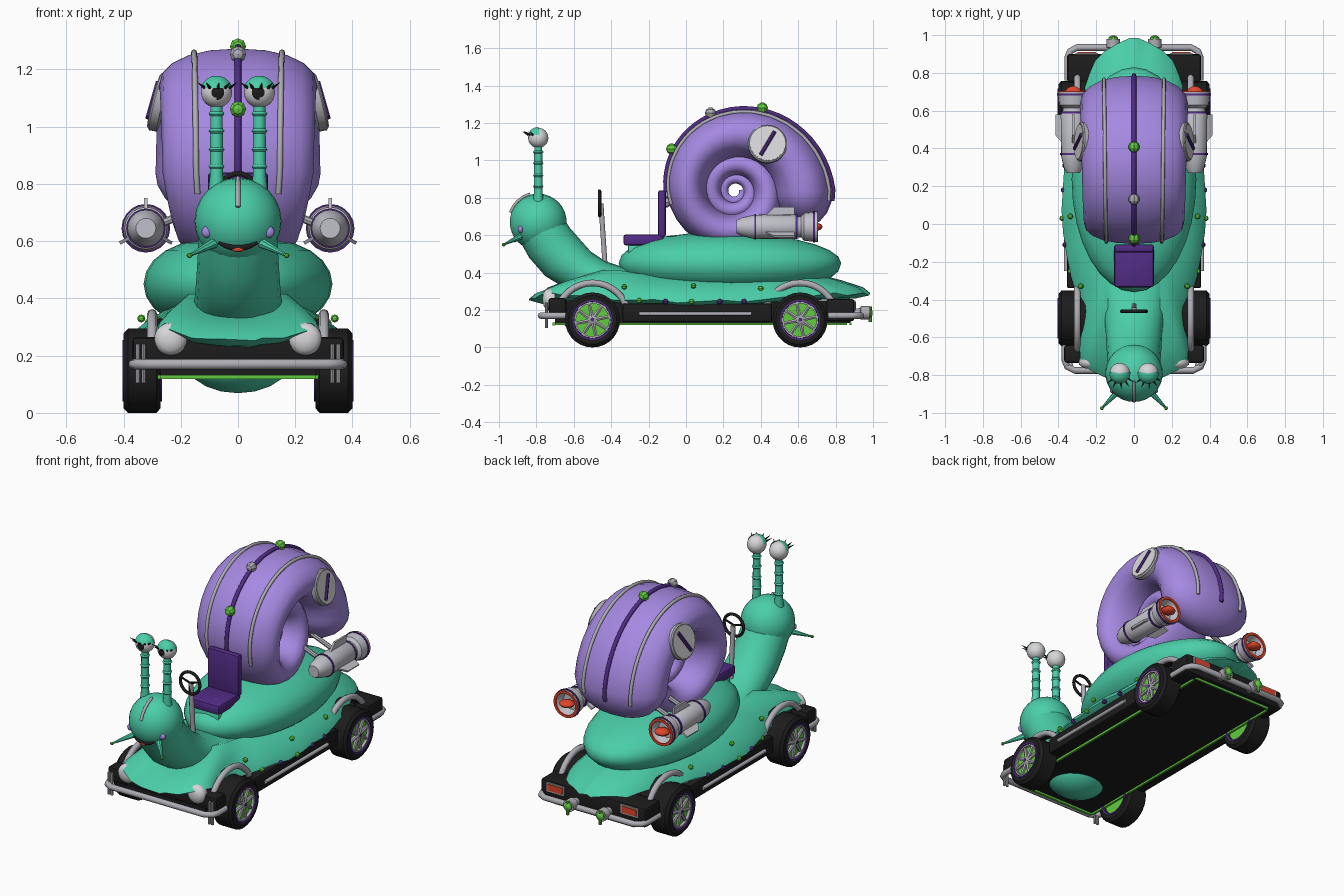
import bpy, bmesh, math
from mathutils import Vector, Matrix

if "Cube" in bpy.data.objects:
    bpy.data.objects.remove(bpy.data.objects["Cube"])

def mat(name, r, g, b):
    m = bpy.data.materials.new(name)
    m.diffuse_color = (r, g, b, 1)
    m.use_nodes = True
    m.node_tree.nodes["Principled BSDF"].inputs["Base Color"].default_value = m.diffuse_color
    return m

TEAL = mat("teal skin", .07, .62, .40)
LILAC = mat("lilac shell", .38, .25, .76)
PURPLE = mat("dark purple", .085, .025, .24)
SILVER = mat("silver", .42, .42, .46)
LIGHT = mat("light silver", .53, .53, .59)
WHITE = mat("off white", .68, .68, .70)
BLACK = mat("black", .012, .012, .012)
GREEN = mat("bright green", .12, .60, .05)
RED = mat("red", .75, .06, .025)
pi, cos, sin = math.pi, math.cos, math.sin

def finish(name, bm, mats, angle=40):
    bmesh.ops.recalc_face_normals(bm, faces=bm.faces)
    me = bpy.data.meshes.new(name)
    bm.to_mesh(me); bm.free()
    ob = bpy.data.objects.new(name, me)
    bpy.context.collection.objects.link(ob)
    for m in (mats if isinstance(mats, list) else [mats]):
        me.materials.append(m)
    bpy.ops.object.select_all(action='DESELECT')
    ob.select_set(True); bpy.context.view_layer.objects.active = ob
    if angle:
        bpy.ops.object.shade_smooth_by_angle(angle=math.radians(angle))

def loft(name, rings, m, angle=40, closed=False, wrap=True, caps=True):
    bm = bmesh.new()
    vs = [[bm.verts.new(p) for p in r] for r in rings]
    n, k = len(vs[0]), len(vs)
    for i in range(k if closed else k - 1):
        a, b = vs[i], vs[(i + 1) % k]
        for j in range(n if wrap else n - 1):
            bm.faces.new((a[j], a[(j + 1) % n], b[(j + 1) % n], b[j]))
    if caps and wrap and not closed:
        bm.faces.new(vs[0]); bm.faces.new(vs[-1])
    finish(name, bm, m, angle)

def lathe(name, prof, loc, axis, m, seg=20, angle=40, closed=False):
    q = Vector(axis).to_track_quat('Z', 'Y')
    ring = lambda h, r: [Vector(loc) + q @ Vector((r * cos(2 * pi * j / seg), r * sin(2 * pi * j / seg), h)) for j in range(seg)]
    loft(name, [ring(h, max(r, .0005)) for h, r in prof], m, angle, closed)

def band(name, h, w, r0, r1, loc, axis, m, seg=24):
    lathe(name, [(h - w, r1), (h + w, r1), (h + w, r0), (h - w, r0)], loc, axis, m, seg, 35, True)

def rod(name, a, b, r0, r1, m, seg=10):
    d = Vector(b) - Vector(a)
    lathe(name, [(0, r0), (d.length, r1)], a, d, m, seg)

def tube(name, pts, rad, m, seg=8, closed=False):
    pts = [Vector(p) for p in pts]
    n, rings = len(pts), []
    rad = rad if isinstance(rad, list) else [rad] * n
    plane = (pts[n // 3] - pts[0]).cross(pts[2 * n // 3] - pts[0])
    up = plane.normalized() if plane.length > 1e-6 else Vector((.3, .4, .87))
    for i, p in enumerate(pts):
        a = pts[i - 1] if i or closed else p
        b = pts[(i + 1) % n] if i < n - 1 or closed else p
        t = (b - a).normalized()
        u = t.cross(up).normalized(); v = u.cross(t)
        rings.append([p + rad[i] * (u * cos(2 * pi * j / seg) + v * sin(2 * pi * j / seg)) for j in range(seg)])
    loft(name, rings, m, 50, closed)

def box(name, lo, hi, m, bevel=0):
    bm = bmesh.new()
    bmesh.ops.create_cube(bm, size=1)
    for v in bm.verts:
        v.co = [(l + h) / 2 + c * (h - l) for l, h, c in zip(lo, hi, v.co)]
    if bevel:
        bmesh.ops.bevel(bm, geom=bm.edges[:], offset=bevel, segments=2, affect='EDGES', profile=.5)
    finish(name, bm, m, 30)

def ball(name, c, r, m, seg=20, rule=None):
    r = (r, r, r) if isinstance(r, (int, float)) else r
    bm = bmesh.new()
    bmesh.ops.create_uvsphere(bm, u_segments=seg, v_segments=max(5, seg * 2 // 3), radius=1)
    bmesh.ops.rotate(bm, verts=bm.verts, matrix=Matrix.Rotation(pi / 2, 3, 'X'))
    if rule:
        for f in bm.faces:
            f.material_index = rule(f.calc_center_median().normalized())
    for v in bm.verts:
        v.co = [a + b * s for a, b, s in zip(c, v.co, r)]
    finish(name, bm, m, 40 if seg > 8 else 0)

def lerp(table, x):
    for (a, p), (b, q) in zip(table, table[1:]):
        if x <= b:
            return p + (q - p) * max(0, x - a) / (b - a)
    return table[-1][1]

# --- chassis: floor, end blocks, sills, trim lines
box("chassis_floor", (-.27, -.70, .13), (.27, .88, .25), BLACK)
box("front_block", (-.37, -.735, .18), (.37, -.64, .265), BLACK, .015)
box("rear_block", (-.355, .75, .14), (.355, .90, .26), BLACK, .015)
box("front_trim", (-.27, -.715, .118), (.27, -.70, .133), GREEN)
box("rear_trim", (-.27, .875, .12), (.27, .885, .132), GREEN)
for s in (1, -1):
    box("sill", (min(s * .24, s * .355), -.34, .135), (max(s * .24, s * .355), .46, .235), BLACK, .01)
    box("side_trim", (s * .275 - .006, -.70, .119), (s * .275 + .006, .86, .132), GREEN)
    rod("sill_rail", (s * .36, -.25, .18), (s * .36, .35, .18), .011, .011, SILVER)

# --- wheels with arches
    for y in (-.5, .61):
        c, ax = (s * .335, y, .147), (s, 0, 0)
        lathe("tyre", [(-.065, .10), (-.065, .13), (-.05, .147), (.05, .147), (.065, .13), (.065, .10), (.045, .095), (-.045, .095)],
              c, ax, BLACK, 28, 35, True)
        lathe("wheel_disc", [(-.05, .098), (.045, .098)], c, ax, GREEN, 28)
        for h in (-.064, .064):
            band("rim_ring", h, .005, .098, .107, c, ax, PURPLE, 28)
        band("rim_lip", .055, .008, .088, .097, c, ax, SILVER, 28)
        for k in range(8):
            a = k * pi / 4 + .2
            x = s * .386
            rod("spoke", (x, y, .147), (x, y + .092 * cos(a), .147 + .092 * sin(a)), .013, .009, SILVER, 6)
        lathe("hub_cap", [(.03, .026), (.06, .024), (.066, .012)], c, ax, SILVER, 12)
        lathe("hub_centre", [(.06, .011), (.069, .009)], c, ax, PURPLE, 10)
        arc = lambda R, x: [(x, y + R * cos(a), .15 + R * sin(a)) for a in [.1 + (pi - .2) * i / 16 for i in range(17)]]
        tube("wheel_arch", arc(.195, s * .30), .018, SILVER)
        loft("arch_liner", [arc(.18, s * .22), arc(.18, s * .30)], BLACK, 60, wrap=False)

# --- bumpers, lamps, exhausts
for name, y0, y1, z, w in (("front_bumper", -.64, -.775, .17, .365), ("rear_bumper", .76, .935, .17, .35)):
    d = 1 if y1 > 0 else -1
    half = [(w, y0), (w, y1 - d * .05), (w - .012, y1 - d * .02), (w - .05, y1)]
    tube(name, [(x, y, z) for x, y in half] + [(-x, y, z) for x, y in half[::-1]], .018, SILVER)
for s in (1, -1):
    for x in (.33, .35):
        rod("bumper_bracket", (s * x, -.745, .105), (s * x, -.745, .24), .008, .008, SILVER, 8)
    lathe("headlight", [(0, .05), (.03, .058), (.045, .055), (.06, .04), (.066, .015)], (s * .235, -.70, .258), (0, -1, 0), WHITE, 20)
    box("tail_lamp_frame", (s * .25 - .06, .895, .195), (s * .25 + .06, .905, .25), SILVER)
    box("tail_lamp", (s * .25 - .05, .90, .203), (s * .25 + .05, .91, .242), RED)
    lathe("exhaust", [(0, .022), (.05, .025), (.055, .036), (.10, .036)], (s * .11, .88, .185), (0, 1, 0), SILVER, 12)
    lathe("exhaust_tip", [(0, .026), (.01, .026), (.02, .012)], (s * .11, .977, .185), (0, 1, 0), GREEN, 10)
    rod("exhaust_peg", (s * .11, .985, .135), (s * .11, .985, .22), .009, .009, GREEN, 8)

# --- foot skirt with a rippled edge, drooping at the nose
W = [(-.84, .06), (-.80, .19), (-.75, .27), (-.7, .29), (-.6, .29), (-.45, .28), (-.3, .33), (-.1, .37), (.05, .385), (.3, .37),
     (.5, .34), (.65, .29), (.75, .25), (.85, .22), (.92, .15), (.965, .07), (.985, .02)]
ys = [-.84 + 1.825 * (1 - cos(pi * i / 24)) / 2 for i in range(25)]
edge = [(lerp(W, y), y) for y in ys] + [(-lerp(W, y), y) for y in ys[::-1]]
def skirt_ring(s, dz, ripple):
    out = []
    for i, (x, y) in enumerate(edge):
        z = .285 - .04 * max(0, 1 - abs((y - .05) / .7) ** 2) + ripple * sin(i * 2.1)
        if y < -.7:
            z -= .035 * max(0, 1 - (x / .22) ** 2)
        out.append((x * s, .05 + (y - .05) * s, z + dz))
    return out
loft("foot_skirt", [skirt_ring(.72, -.03, 0), skirt_ring(.92, -.02, .004), skirt_ring(1, 0, .008), skirt_ring(.96, .03, .008),
                    skirt_ring(.84, .07, .004), skirt_ring(.6, .13, 0)], TEAL, 60)
ball("belly_bulge", (0, -.52, .19), (.19, .16, .122), TEAL)
for s in (1, -1):
    for i, (y, z) in enumerate([(-.33, .325), (-.11, .245), (.04, .33), (.03, .245), (.18, .245), (.40, .315), (-.25, .25), (.31, .245)]):
        w = lerp(W, y) * (.88 if z > .3 else .99)
        ball("stud", (s * w, y, z), .015, PURPLE if i in (1, 4, 7) else GREEN, 8)

# --- body mound, neck, head
B = []
for i in range(13):
    a = -pi / 2 + pi * i / 12
    e = max(.01, cos(a)) ** .75
    B.append([(.33 * e * cos(t), .235 + .595 * e * sin(t), .45 + .165 * sin(a) - .03 * max(0, e * sin(t)) * max(0, sin(a)))
              for t in [2 * pi * j / 32 for j in range(32)]])
loft("body_mound", B, TEAL, 60)
N = [(-.79, .66, .14, .13), (-.73, .56, .14, .135), (-.66, .48, .145, .135), (-.57, .41, .15, .12), (-.46, .365, .16, .10),
     (-.33, .34, .18, .085), (-.15, .32, .19, .07)]
rings = []
for i, (y, z, rx, rz) in enumerate(N):
    p, q = N[max(0, i - 1)], N[min(len(N) - 1, i + 1)]
    t = Vector((0, q[0] - p[0], q[1] - p[1])).normalized()
    v = Vector((0, -t.z, t.y))
    rings.append([Vector((rx * cos(a), y, z)) + v * rz * sin(a) for a in [2 * pi * j / 20 for j in range(20)]])
loft("neck", rings, TEAL, 60)
HC = Vector((0, -.79, .67))
ball("head", HC, .152, TEAL, 24)
on_head = lambda x, z, r=.152: (x, HC.y - math.sqrt(max(0, r * r - x * x - (z - HC.z) ** 2)), z)
tube("forehead_crest", [on_head(.0, z, .156) for z in (.72, .75, .78, .805, .82)], .009, SILVER)
tube("lips", [on_head(x, .576 + 4 * x * x, .154) for x in (-.068, -.045, -.02, .001, .02, .045, .068)],
     [.005, .009, .011, .012, .011, .009, .005], BLACK)
ball("tongue", on_head(0, .571, .160), (.024, .009, .009), RED, 10)

# --- face: eyes, lashes, cheeks, feelers
for s in (1, -1):
    x = s * .075
    lathe("eye_stalk", [(0, .028), (.05, .023), (.31, .021)], (x, -.79, .78), (0, 0, 1), TEAL, 12)
    for z in (.86, .92, .985, 1.045):
        lathe("stalk_ring", [(-.008, .022), (0, .028), (.008, .022)], (x, -.79, z), (0, 0, 1), TEAL, 12)
    look = Vector((-s * .08, -.97, -.02)).normalized()
    ball("eyeball", (x, -.79, 1.12), .054, [WHITE, BLACK], 28, lambda n: int((n - look).length < .42))
    loft("eyelid", [[(x + .058 * sin(t) * cos(e), -.79 - .058 * cos(t) * cos(e), 1.12 + .058 * sin(e))
                     for t in [-1.7 + 3.4 * j / 12 for j in range(13)]] for e in (.26, .5, .7, .9, 1.1, 1.3, 1.5)], TEAL, wrap=False)
    for t in (-.9, -.45, .1, .6, 1.0):
        d = Vector((sin(t), -cos(t), .30))
        a = Vector((x, -.79, 1.12)) + d.normalized() * .056
        rod("eyelash", a, a + (d + Vector((0, 0, .3))) * .03, .006, .001, BLACK, 5)
    ball("cheek", on_head(s * .108, .632, .148), (.02, .014, .021), LILAC, 12)
    tip = (s * .17, -.975, .55)
    rod("feeler", (s * .07, -.87, .60), tip, .02, .005, TEAL, 8)
    ball("feeler_tip", tip, .010, GREEN, 8)

# --- spiral shell: swept oval whorls, a = angle from rear horizontal
SY, SZ, K = .26, .835, math.log(1.2) / (pi / 2)
def shell_pt(a, t, lift=0):
    ro = .525 * math.exp(-K * max(a, 0))
    cap = math.sqrt(max(.0004, 1 - (a / .5) ** 2)) if a < 0 else 1
    wide = .288 - .008 * max(a, 0) if a < pi else .263 * math.exp(-.17 * (a - pi))
    R, rad, wide = .70 * ro, .30 * ro * cap + lift, wide * cap + lift
    ct, st = cos(t), sin(t)
    r = R + rad * math.copysign(abs(ct) ** .9, ct)
    return (wide * math.copysign(abs(st) ** .9, st), SY + r * cos(a), SZ + r * sin(a))
angles = [-.5, -.48, -.43, -.34, -.23, -.11] + [i * pi / 14 for i in range(86)]
loft("spiral_shell", [[shell_pt(a, 2 * pi * j / 20) for j in range(20)] for a in angles], LILAC, 50)
span = [-.1 + (pi + .3) * i / 30 for i in range(31)]
tube("shell_centre_stripe", [shell_pt(a, 0, .003) for a in span], .012, PURPLE)
for s in (1, -1):
    tube("shell_side_rib", [shell_pt(a, s * .54, .003) for a in span], .010, SILVER)
for a, m in ((1.25, GREEN), (1.87, SILVER), (2.55, GREEN), (3.3, SILVER)):
    ball("shell_knob", shell_pt(a, 0, .015), .03, m, 8)

# --- round side badges with a slanted bar, and rockets
for s in (1, -1):
    n = Vector((s, .06, .25)).normalized()
    c = Vector((s * .268, .435, 1.085))
    lathe("badge_rim", [(-.01, .103), (.018, .105), (.024, .098)], c, n, SILVER, 24)
    lathe("badge_face", [(.02, .094), (.027, .094)], c, n, WHITE, 24)
    u = Vector((0, .5, .87)); u = (u - n * u.dot(n)).normalized()
    rod("badge_bar", c + n * .028 - u * .075, c + n * .028 + u * .075, .011, .011, PURPLE, 8)
    o, ax = Vector((s * .322, .27, .645)), (0, 1, 0)
    lathe("rocket_body", [(0, .035), (.03, .05), (.09, .064), (.31, .066), (.33, .056), (.345, .056), (.36, .074), (.43, .082),
                          (.43, .07), (.38, .05)], o, ax, LIGHT, 20, 35)
    for h, r in ((.10, .067), (.32, .064), (.415, .083)):
        band("rocket_band", h, .005, r - .008, r + .002, o, ax, PURPLE, 20)
    band("nozzle_rim", .43, .005, .066, .081, o, ax, RED, 20)
    ball("rocket_flame", o + Vector((0, .42, 0)), (.045, .04, .022), RED, 12)
    for ang in (pi / 2, pi / 2 + 2.09, pi / 2 - 2.09):
        d = Vector((cos(ang), 0, sin(ang)))
        w = Vector((-sin(ang), 0, cos(ang))) * .006
        quad = [(.055, .15), (.105, .20), (.105, .31), (.06, .31)]
        loft("rocket_fin", [[o + d * r + Vector((0, h, 0)) + w * k for r, h in quad] for k in (-1, 1)], LIGHT, 30)
    for y in (.40, .54):
        rod("rocket_strut", (s * .12, y, .72), (s * .30, y, .65), .014, .014, SILVER, 8)

# --- seat and steering
box("seat_pedestal", (-.085, -.31, .44), (.085, -.08, .55), TEAL, .01)
box("seat_cushion", (-.105, -.335, .545), (.105, -.12, .605), PURPLE, .015)
box("seat_back", (-.105, -.15, .59), (.105, -.108, .84), PURPLE, .012)
rod("seat_link", (0, -.12, .81), (0, -.07, .83), .018, .018, SILVER)
rod("steering_column", (0, -.43, .40), (0, -.455, .77), .014, .014, SILVER)
C = Vector((0, -.462, .77))
tube("steering_wheel", [C + Vector((.066 * cos(a), 0, .066 * sin(a))) for a in [2 * pi * i / 24 for i in range(24)]], .009, BLACK, 8, True)
for a in (.3, pi - .3, -pi / 2):
    rod("steering_spoke", C, C + Vector((.062 * cos(a), 0, .062 * sin(a))), .006, .006, BLACK, 6)
